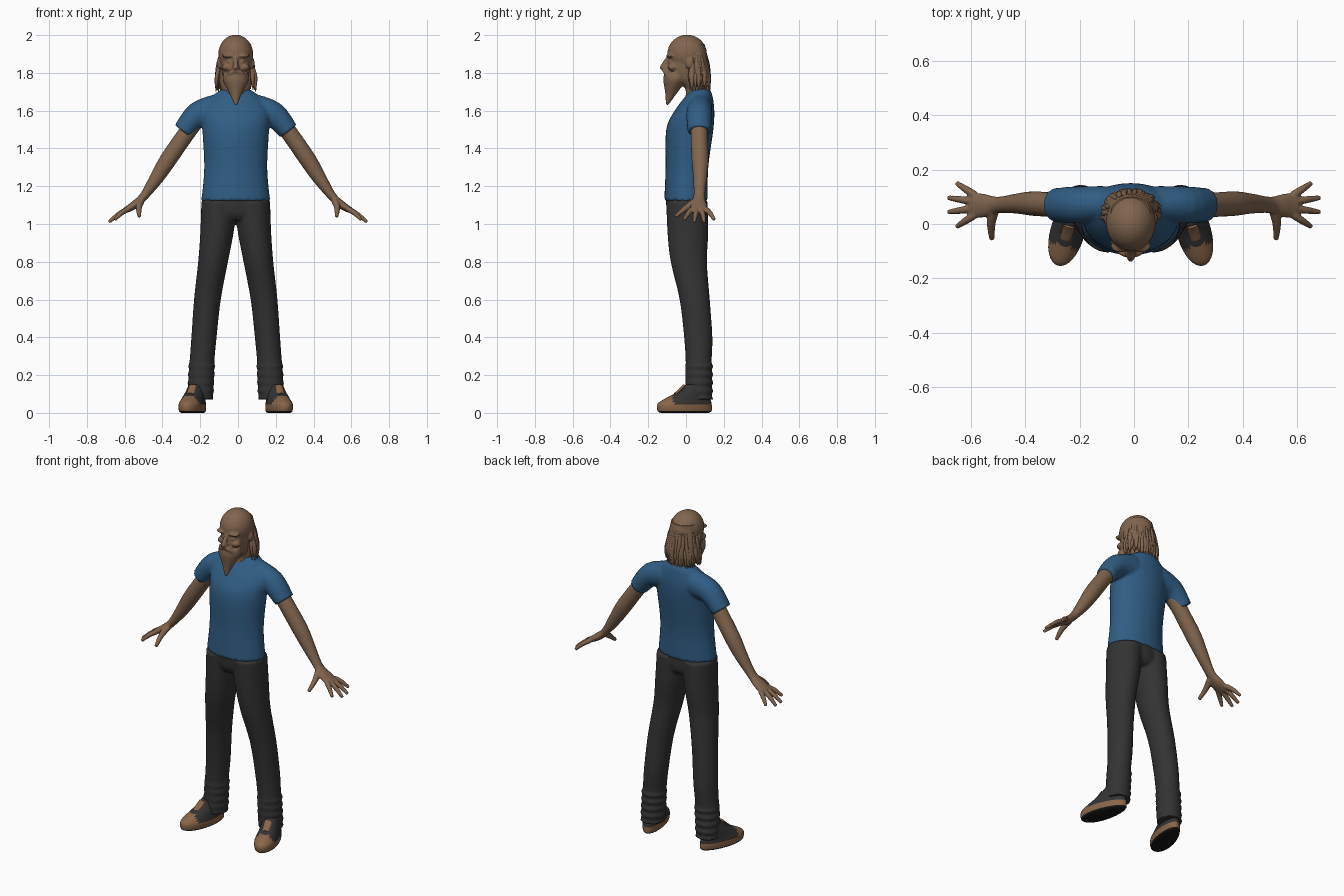
import bpy, bmesh, math, random
from mathutils import Vector, Matrix

random.seed(4)
if "Cube" in bpy.data.objects:
    bpy.data.objects.remove(bpy.data.objects["Cube"])


def material(name, red, green, blue):
    mat = bpy.data.materials.new(name)
    mat.use_nodes = True
    colour = (red, green, blue, 1)
    mat.diffuse_color = colour
    mat.node_tree.nodes["Principled BSDF"].inputs["Base Color"].default_value = colour
    return mat


SKIN = material("skin_brown", .22, .13, .075)
BLUE = material("shirt_blue", .03, .11, .23)
CHARCOAL = material("trouser_charcoal", .033, .033, .033)
TAN = material("shoe_tan", .25, .13, .065)
BLACK = material("sole_black", .008, .008, .008)


def smooth_path(points, steps=4):
    """Spline through points of position and radii; a lone radius serves both ways."""
    points = [Vector((*p[:4], p[-1])) for p in points]
    path = []
    for i in range(len(points) - 1):
        start, end = points[i], points[i + 1]
        tangent_in = (end - points[max(i - 1, 0)]) / 2
        tangent_out = (points[min(i + 2, len(points) - 1)] - start) / 2
        for step in range(steps):
            t = step / steps
            ease = t * t * (3 - 2 * t)
            path.append(start * (1 - ease) + end * ease + tangent_in * (t * (1 - t) ** 2)
                        - tangent_out * (t * t * (1 - t)))
    return path + [points[-1]]


def tube(bm, points, flat=False, sides=20):
    """Closed tube through (x, y, z, radius, radius along y)."""
    path = smooth_path(points)
    centres = [Vector(p[:3]) for p in path]
    whole = (centres[-1] - centres[0]).normalized()
    reference = Vector((0, 0, 1)) if abs(whole.y) > .8 else Vector((0, 1, 0))
    rings = []
    for i, (centre, point) in enumerate(zip(centres, path)):
        along = centres[min(i + 1, len(path) - 1)] - centres[max(i - 1, 0)]
        along = Vector((0, 0, 1)) if flat else along.normalized()
        deep = (reference - along * reference.dot(along)).normalized()
        wide = deep.cross(along)
        angles = [k * math.tau / sides for k in range(sides)]
        rings.append([bm.verts.new(centre + wide * point[3] * math.cos(a)
                                   + deep * point[4] * math.sin(a)) for a in angles])
    for lower, upper in zip(rings, rings[1:]):
        for k in range(sides):
            bm.faces.new((lower[k - 1], lower[k], upper[k], upper[k - 1]))
    bm.faces.new(rings[0][::-1])
    bm.faces.new(rings[-1])


def ball(bm, centre, radii):
    matrix = Matrix.Translation(centre) @ Matrix.Diagonal((*radii, 1))
    bmesh.ops.create_uvsphere(bm, u_segments=24, v_segments=16, radius=1, matrix=matrix)


def mirror(bm):
    copy = bmesh.ops.duplicate(bm, geom=bm.verts[:] + bm.edges[:] + bm.faces[:])["geom"]
    for item in copy:
        if isinstance(item, bmesh.types.BMVert):
            item.co.x *= -1


def finish(bm, name, materials, voxel=0, shift=-.012):
    """Make the object; a voxel size melts its overlapping pieces into one skin."""
    bmesh.ops.recalc_face_normals(bm, faces=bm.faces[:])
    mesh = bpy.data.meshes.new(name)
    bm.to_mesh(mesh)
    bm.free()
    part = bpy.data.objects.new(name, mesh)
    bpy.context.collection.objects.link(part)
    part.location.x = shift
    for mat in materials:
        mesh.materials.append(mat)
    mesh.shade_smooth()
    mesh.set_sharp_from_angle(angle=math.radians(50))
    if voxel:
        blend = part.modifiers.new("blend", "REMESH")
        blend.mode = "VOXEL"
        blend.voxel_size = voxel
        blend.use_smooth_shade = True
        soften = part.modifiers.new("soften", "SMOOTH")
        soften.factor = .5
        soften.iterations = 2


# Eyes, cheeks, brows, ears, nostrils and moustache, mirrored
bm = bmesh.new()
ball(bm, (.033, -.08, 1.86), (.014, .014, .01))
ball(bm, (.045, -.068, 1.83), (.028, .028, .02))
ball(bm, (.038, -.083, 1.89), (.036, .022, .01))
ball(bm, (.088, .02, 1.85), (.012, .022, .03))
ball(bm, (.01, -.11, 1.83), (.01, .014, .01))
tube(bm, [(0, -.115, 1.81, .01), (.03, -.106, 1.8, .012), (.055, -.085, 1.76, .007)])
mirror(bm)

# Skull, neck and jaw, nose, and pointed beard
ball(bm, (0, .006, 1.9), (.092, .105, .102))
tube(bm, [(0, .05, 1.64, .06), (0, .05, 1.72, .056),
          (0, 0, 1.79, .07, .093), (0, 0, 1.88, .084, .095)], True)
tube(bm, [(0, -.09, 1.89, .01), (0, -.12, 1.83, .014, .02), (0, -.11, 1.815, .012)], True)
tube(bm, [(0, -.06, 1.8, .064, .055), (0, -.06, 1.76, .068, .06),
          (0, -.08, 1.69, .033, .03), (0, -.1, 1.63, .007)], True)
finish(bm, "head_and_beard", [SKIN], .006)

# Hair mass behind the head
bm = bmesh.new()
tube(bm, [(0, .06, 1.71, .075, .05), (0, .06, 1.8, .096, .063), (0, .04, 1.95, .074, .06)], True)
finish(bm, "hair_mass", [SKIN])

# Hanging locks from one ear round the back to the other
bm = bmesh.new()
locks = 34
for i in range(locks):
    angle = math.radians(-12 + 204 * i / (locks - 1))
    across, back = math.cos(angle), math.sin(angle)
    tip = 1.67 + .04 * abs(across) + random.uniform(-.01, .03)
    root = random.uniform(1.86, 1.91)
    thick = random.uniform(.009, .014)
    sway = random.uniform(-.008, .008)

    def lock_point(height, spread, radius, drift=0):
        return (spread * across + drift, .04 + (spread - .015) * back, height, radius)

    tube(bm, [lock_point(root, .08, .005), lock_point(root - .06, .09, thick),
              lock_point(1.77, .097, thick, sway), lock_point(tip, .1, .002, sway)], sides=8)
finish(bm, "hair_locks", [SKIN])

# Shirt: mirrored sleeves, then the torso from hem to collar
bm = bmesh.new()
tube(bm, [(.09, .075, 1.61, .08, .065), (.2, .07, 1.58, .068), (.28, .07, 1.49, .054, .062)])
mirror(bm)
tube(bm, [(0, 0, 1.125, .182, .115), (0, .005, 1.3, .167, .113), (0, .02, 1.5, .177, .125),
          (0, .045, 1.6, .18, .105), (0, .07, 1.68, .12, .07), (0, .075, 1.715, .07, .05)],
     True, 32)
finish(bm, "shirt", [BLUE], .009)

# Arms from shoulder to knuckles
bm = bmesh.new()
tube(bm, [(.2, .07, 1.58, .046), (.28, .07, 1.47, .045), (.37, .075, 1.34, .045),
          (.43, .075, 1.245, .037), (.5, .07, 1.145, .023, .03),
          (.55, .068, 1.1, .022, .043), (.6, .068, 1.07, .015, .047)])

# Four fanned fingers and a thumb
for i in range(4):
    fan = 1 - i / 1.5
    knuckle = Vector((.585, .07 + .036 * fan, 1.078))
    tip = Vector((.688 - .036 * fan ** 2, .07 + .08 * fan, 1.008 + .015 * fan ** 2))
    middle = knuckle.lerp(tip, .5) + Vector((0, 0, .006))
    tube(bm, [(*knuckle, .015), (*middle, .0135), (*tip, .009)], sides=12)
tube(bm, [(.515, .05, 1.12, .02), (.525, 0, 1.085, .016), (.522, -.056, 1.04, .01)], sides=12)
mirror(bm)
finish(bm, "arms", [SKIN], .005, shift=0)

# Trouser legs, with gathered folds down to the ankle
bm = bmesh.new()
leg = [(.085, .005, 1.12, .097, .11), (.1, .01, .95, .088, .108), (.12, .015, .8, .079, .096),
       (.15, .046, .6, .071, .08), (.168, .065, .4, .067, .075)]
for i in range(10):
    fold = .006 * (i % 2)
    leg.append((.179 + .001 * i, .067 + fold / 2, .27 - .022 * i, .066 + fold, .069 + fold))
tube(bm, leg, True, 24)
mirror(bm)

# Hips join the legs
tube(bm, [(0, .005, 1.02, .13, .08), (0, .005, 1.06, .175, .105), (0, 0, 1.15, .174, .108)], True)
finish(bm, "trousers", [CHARCOAL], .008)

# Shoes: black tread, tan sole and toe cap, dark upper
bm = bmesh.new()
tube(bm, [(0, -.007, 0, .05, .13), (0, -.007, .01, .06, .148), (0, -.008, .045, .062, .149),
          (0, .005, .07, .056, .13), (0, .04, .11, .05, .087), (0, .058, .15, .04, .058)],
     True, 36)
for face in bm.faces:
    middle = face.calc_center_median()
    if middle.z < .009:
        face.material_index = 2
    elif middle.z < .045 or (middle.y < -.085 and middle.z < .085):
        face.material_index = 1
# Heels narrow, toes broad
for vert in bm.verts:
    vert.co.x *= 1 - .9 * vert.co.y
# Tongue on the instep
upper_faces = len(bm.faces)
tube(bm, [(0, -.06, .1, .018, .006), (0, -.03, .125, .022, .006), (0, -.01, .146, .02, .006)],
     sides=12)
for face in list(bm.faces)[upper_faces:]:
    face.material_index = 1
turn_out = Matrix.Translation((.224, 0, 0)) @ Matrix.Rotation(math.radians(16), 4, "Z")
bmesh.ops.transform(bm, verts=bm.verts[:], matrix=turn_out)
mirror(bm)
finish(bm, "shoes", [CHARCOAL, TAN, BLACK])
